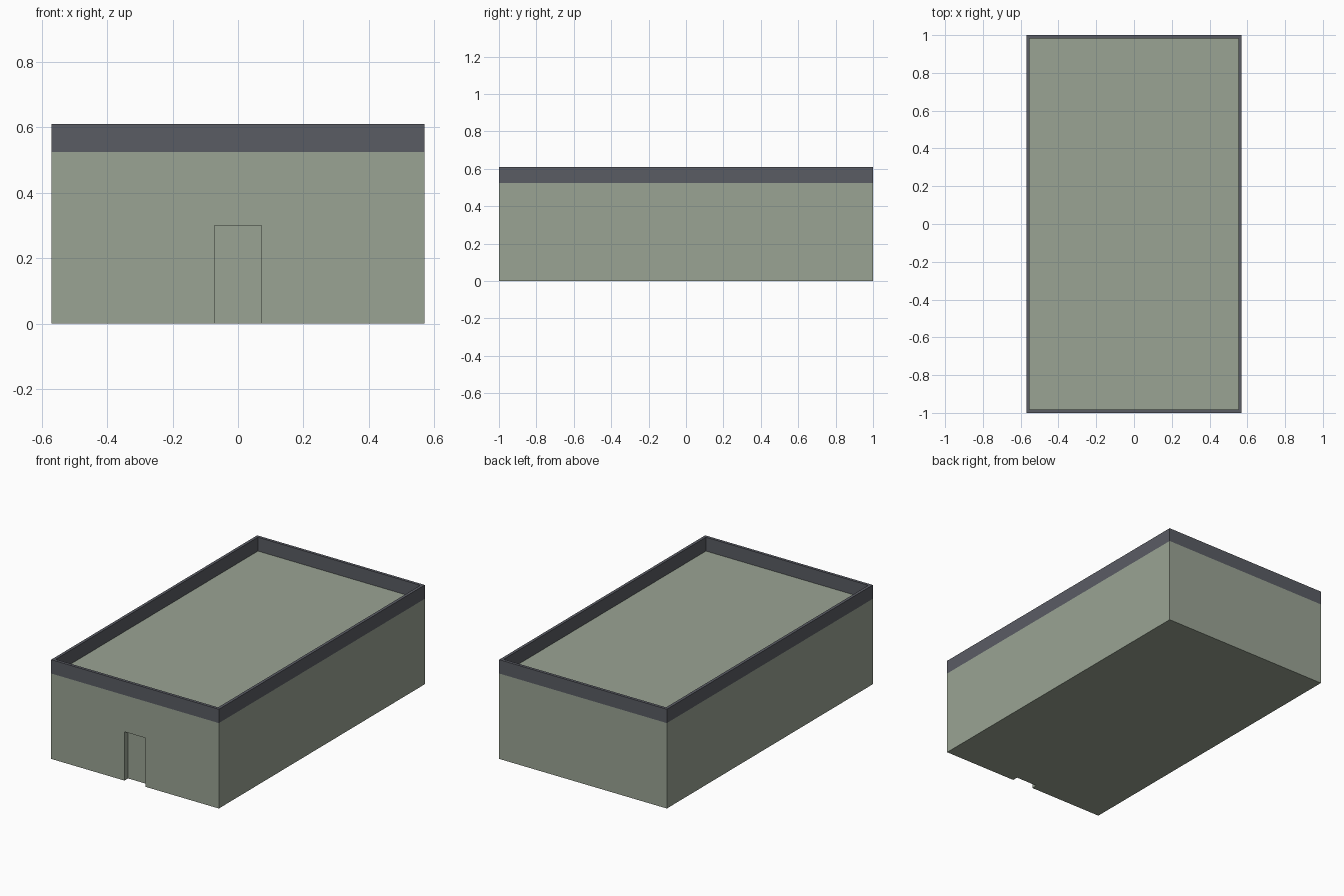
import bpy, bmesh
from mathutils import Matrix, Vector

if "Cube" in bpy.data.objects:
    bpy.data.objects.remove(bpy.data.objects["Cube"])

HX, HY = 0.57, 1.0        # half width, half length
ROOF, TOP = 0.525, 0.61   # roof deck and parapet top heights
FLOOR = 0.023             # floor slab thickness
WALL, RIM = 0.035, 0.018  # wall and parapet thickness
DOOR_X, DOOR_Z = 0.072, 0.30


def material(name, rgb):
    m = bpy.data.materials.new(name)
    m.diffuse_color = (*rgb, 1)
    m.use_nodes = True
    m.node_tree.nodes["Principled BSDF"].inputs["Base Color"].default_value = m.diffuse_color
    return m


sage = material("sage_green", (0.323, 0.371, 0.296))
slate = material("slate_grey", (0.102, 0.107, 0.127))


def finish(name, bm, mat):
    bmesh.ops.recalc_face_normals(bm, faces=bm.faces)
    me = bpy.data.meshes.new(name)
    bm.to_mesh(me)
    bm.free()
    me.materials.append(mat)
    ob = bpy.data.objects.new(name, me)
    bpy.context.collection.objects.link(ob)
    return ob


def box(name, lo, hi, mat):
    lo, hi = Vector(lo), Vector(hi)
    bm = bmesh.new()
    bmesh.ops.create_cube(bm, size=1, matrix=Matrix.Translation((lo + hi) / 2)
                          @ Matrix.Diagonal((*(hi - lo), 1)))
    return finish(name, bm, mat)


# Hollow building body: walls, floor slab and flat roof
body = box("building_body", (-HX, -HY, 0), (HX, HY, ROOF), sage)
room = box("room_cutter", (-HX + WALL, -HY + WALL, FLOOR),
           (HX - WALL, HY - WALL, ROOF - FLOOR), sage)
# Doorway runs to the ground and stops at the edge of the floor slab
door = box("doorway_cutter", (-DOOR_X, -HY - 0.1, -0.1),
           (DOOR_X, -HY + WALL, DOOR_Z), sage)
for cutter in (room, door):
    mod = body.modifiers.new(cutter.name, 'BOOLEAN')
    mod.operation = 'DIFFERENCE'
    mod.solver = 'EXACT'
    mod.object = cutter
    cutter.hide_render = True
    cutter.display_type = 'WIRE'

# Parapet: rectangular section swept around the roof edge
bm = bmesh.new()
rings = []
for inset, z in ((0, ROOF), (0, TOP), (RIM, TOP), (RIM, ROOF)):
    rings.append([bm.verts.new((sx * (HX - inset), sy * (HY - inset), z))
                  for sx, sy in ((-1, -1), (1, -1), (1, 1), (-1, 1))])
for i in range(4):
    a, b = rings[i], rings[(i + 1) % 4]
    for j in range(4):
        k = (j + 1) % 4
        bm.faces.new((a[j], a[k], b[k], b[j]))
finish("parapet", bm, slate)
